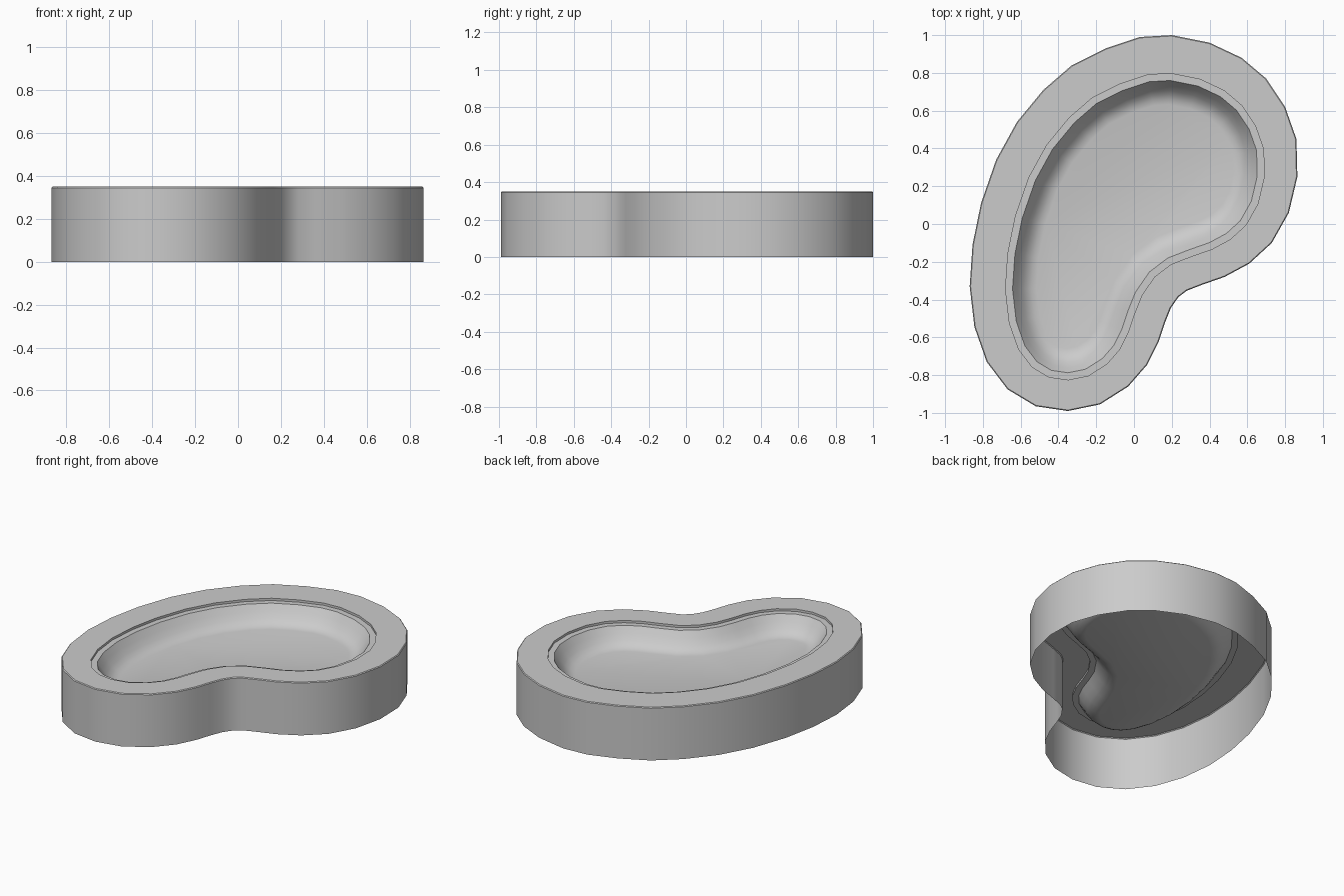
import bpy, bmesh
from mathutils import Vector

if "Cube" in bpy.data.objects:
    bpy.data.objects.remove(bpy.data.objects["Cube"])

# Kidney outline, clockwise from the top
OUTLINE = [(0.03, .99), (.20, 1.0), (.40, .96), (.57, .88), (.70, .77), (.80, .62),
           (.86, .45), (.865, .25), (.82, .06), (.73, -.10), (.61, -.21), (.48, -.28),
           (.36, -.322), (.28, -.353), (.235, -.387), (.195, -.445), (.165, -.52), (.13, -.625),
           (.07, -.745), (-.03, -.86), (-.18, -.955), (-.35, -.99), (-.52, -.965), (-.67, -.875),
           (-.78, -.73), (-.845, -.545), (-.87, -.33), (-.855, -.11), (-.81, .11), (-.73, .34),
           (-.62, .54), (-.48, .71), (-.33, .84), (-.15, .93)]
PTS = [Vector(p) for p in OUTLINE]


def ring(inset, z):
    """Outline moved inward; the basin sits slightly toward the front."""
    shift = Vector((.007, -.02)) if inset > .1 else Vector((0, 0))
    out = []
    for i, p in enumerate(PTS):
        a = (p - PTS[i - 1]).normalized()
        b = (PTS[(i + 1) % len(PTS)] - p).normalized()
        n1, n2 = Vector((a.y, -a.x)), Vector((b.y, -b.x))
        q = p + (n1 + n2) / (1 + n1.dot(n2)) * inset + shift
        out.append((q.x, q.y, z))
    return out


# Cross-section: outer wall, rim, small step, ledge, rounded bowl
PROFILE = [(0, 0), (0, .345), (.005, .35), (.182, .35), (.182, .335), (.219, .335),
           (.245, .295), (.272, .26), (.295, .24), (.318, .228), (.345, .222)]

bm = bmesh.new()
rings = [[bm.verts.new(c) for c in ring(*p)] for p in PROFILE]
n = len(PTS)
for lo, hi in zip(rings, rings[1:]):
    for i in range(n):
        j = (i + 1) % n
        bm.faces.new((lo[j], lo[i], hi[i], hi[j]))

# Flat basin floor; underside stays open
bm.faces.new(rings[-1][::-1])

mesh = bpy.data.meshes.new("kidney_basin")
bm.to_mesh(mesh)
bm.free()
basin = bpy.data.objects.new("kidney_basin", mesh)
bpy.context.collection.objects.link(basin)
bpy.context.view_layer.objects.active = basin
basin.select_set(True)
bpy.ops.object.shade_smooth_by_angle(angle=0.52)
